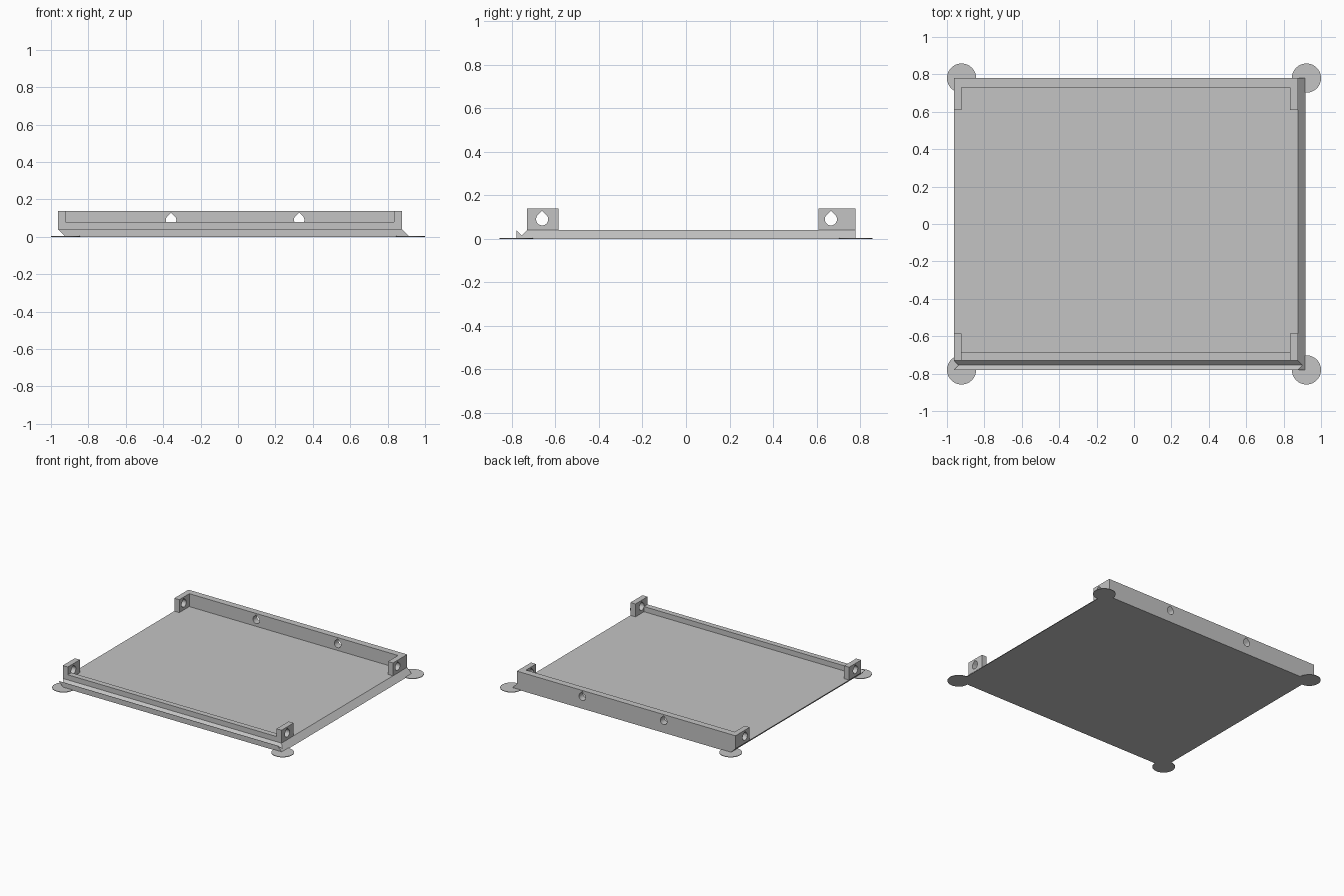
import bpy, bmesh, math
from mathutils import Vector

cube = bpy.data.objects.get("Cube")
if cube:
    bpy.data.objects.remove(cube, do_unlink=True)

grey = bpy.data.materials.new("plain grey")
grey.use_nodes = True
colour = (0.55, 0.55, 0.55, 1)
grey.diffuse_color = colour
grey.node_tree.nodes["Principled BSDF"].inputs["Base Color"].default_value = colour

# Overall dimensions
X0, X1 = -0.963, 0.877
Y0, Y1 = -0.78, 0.78
DECK, TOP = 0.041, 0.139
TAB, WALL = 0.042, 0.05
RAIL_Y = -0.73
HOLE_R, HOLE_Z = 0.028, 0.09


def prism(name, points, direction):
    """Extrude a closed 3D outline along a direction."""
    bm = bmesh.new()
    face = bm.faces.new([bm.verts.new(p) for p in points])
    grown = bmesh.ops.extrude_face_region(bm, geom=[face])["geom"]
    verts = [g for g in grown if isinstance(g, bmesh.types.BMVert)]
    bmesh.ops.translate(bm, verts=verts, vec=Vector(direction))
    bmesh.ops.recalc_face_normals(bm, faces=bm.faces)
    mesh = bpy.data.meshes.new(name)
    bm.to_mesh(mesh)
    bm.free()
    mesh.materials.append(grey)
    obj = bpy.data.objects.new(name, mesh)
    bpy.context.collection.objects.link(obj)
    return obj


def block(name, x0, x1, y0, y1, z0, z1):
    outline = [(x0, y0, z0), (x1, y0, z0), (x1, y1, z0), (x0, y1, z0)]
    return prism(name, outline, (0, 0, z1 - z0))


def drill(obj, centre, axis):
    """Cut a teardrop hole, point up, along the x or y axis."""
    outline = []
    for i in range(25):
        a = math.radians(135 + 270 * i / 24)
        outline.append((HOLE_R * math.cos(a), HOLE_R * math.sin(a)))
    outline.append((0, HOLE_R * math.sqrt(2)))
    cx, cy = centre
    if axis == "x":
        pts = [(cx - 0.05, cy + u, HOLE_Z + v) for u, v in outline]
        cutter = prism("hole_cutter", pts, (0.1, 0, 0))
    else:
        pts = [(cx + u, cy - 0.05, HOLE_Z + v) for u, v in outline]
        cutter = prism("hole_cutter", pts, (0, 0.1, 0))
    cutter.hide_render = True
    mod = obj.modifiers.new("hole", "BOOLEAN")
    mod.operation, mod.solver, mod.object = "DIFFERENCE", "EXACT", cutter
    bpy.context.view_layer.objects.active = obj
    bpy.ops.object.modifier_apply(modifier=mod.name)
    bpy.data.objects.remove(cutter, do_unlink=True)


# Base plate: grooved front edge, ends leaning over at 45 degrees
profile = [(Y0, 0), (Y1, 0), (Y1, DECK), (RAIL_Y, DECK),
           (-0.755, 0.016), (Y0, DECK)]
plate = prism("base_plate", [(X0, y, z) for y, z in profile], (X1 - X0, 0, 0))
for v in plate.data.vertices:
    v.co.x += DECK - v.co.z

# Back wall with returning ends, drilled through wall and ends
back_y, inner_y = 0.61, Y1 - WALL
outline = [(X0, back_y), (X0 + TAB, back_y), (X0 + TAB, inner_y),
           (X1 - TAB, inner_y), (X1 - TAB, back_y), (X1, back_y),
           (X1, Y1), (X0, Y1)]
back = prism("back_wall", [(x, y, DECK) for x, y in outline], (0, 0, TOP - DECK))
for x in (X0 + TAB / 2, X1 - TAB / 2):
    drill(back, (x, 0.666), "x")
for x in (-0.358, 0.327):
    drill(back, (x, Y1 - WALL / 2), "y")

# Low front rail and its two end tabs
block("front_rail", X0 + TAB, X1 - TAB, RAIL_Y, -0.688, DECK, 0.08)
for name, x in (("right_front_tab", X0), ("left_front_tab", X1 - TAB)):
    tab = block(name, x, x + TAB, RAIL_Y, -0.585, DECK, TOP)
    drill(tab, (x + TAB / 2, -0.661), "x")

# Thin round pads under the corners
for side, sx in (("left", 1), ("right", -1)):
    for end, sy in (("front", -1), ("back", 1)):
        ring = [2 * math.pi * i / 48 for i in range(48)]
        pts = [(sx * 0.922 + 0.078 * math.cos(a), sy * Y1 + 0.078 * math.sin(a), 0)
               for a in ring]
        prism(f"{side}_{end}_pad", pts, (0, 0, 0.004))
